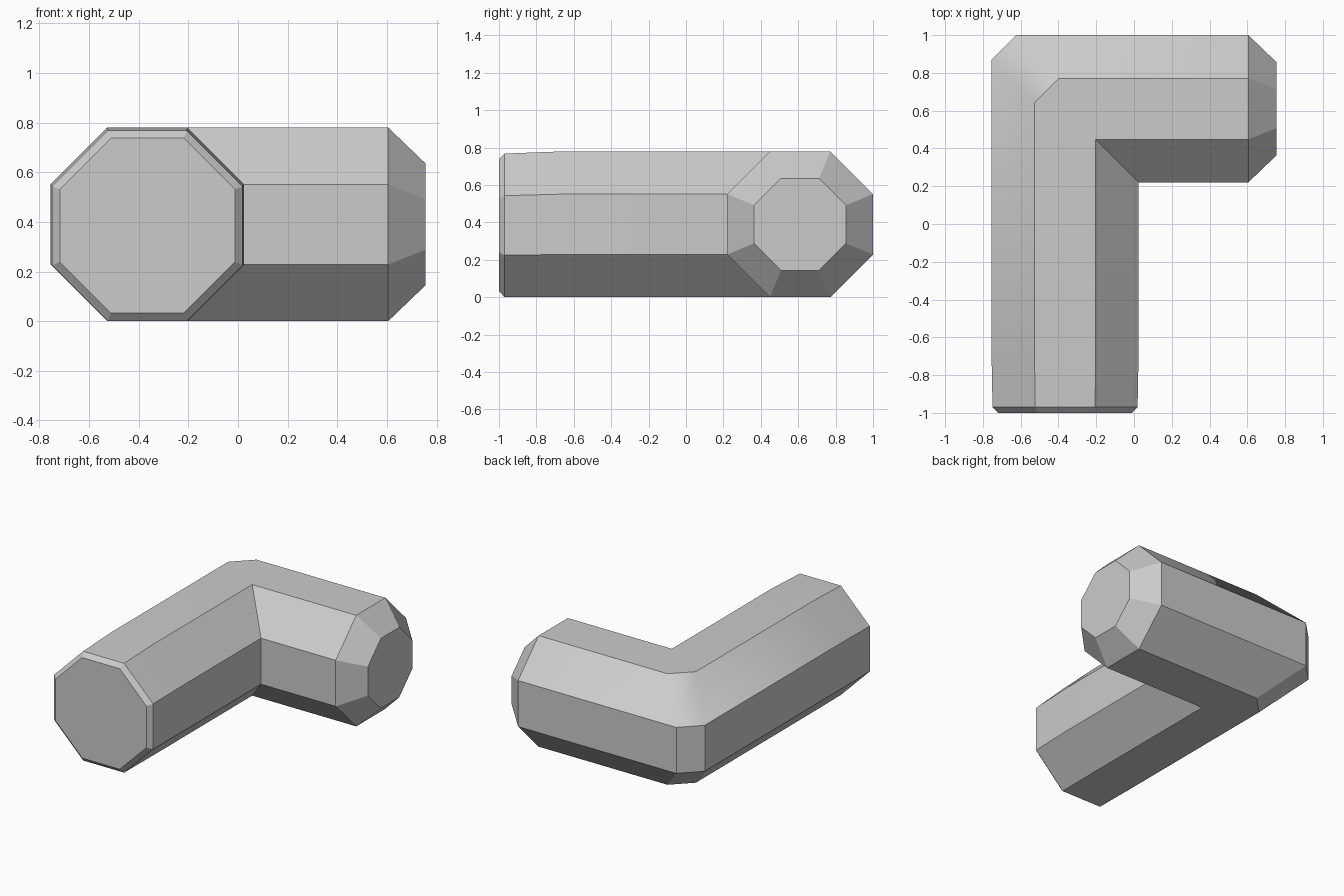
import bpy
import bmesh
import math
from mathutils import Vector

cube = bpy.data.objects.get("Cube")
if cube:
    bpy.data.objects.remove(cube, do_unlink=True)

R = 0.39            # half width of the octagonal tube
CX, CY = -0.365, 0.61   # centre lines of the long and the short arm
CUT = 0.13          # chamfer on the outside of the elbow


def octagon(radius, height=R):
    """Section points as (sideways offset, z)."""
    corner = radius / math.cos(math.pi / 8)
    angles = [math.pi / 8 + i * math.pi / 4 for i in range(8)]
    return [(corner * math.cos(a), height + corner * math.sin(a)) for a in angles]


def long_ring(y, radius, height=R):
    return [(CX + u, y, z) for u, z in octagon(radius, height)]


def short_ring(x, radius):
    return [(x, CY - u, z) for u, z in octagon(radius)]


def cut(u):
    return CUT if u < 0 else 0


# Mitred elbow: sharp on the inside, chamfered on the outside
elbow_start = [(CX + u, CY - u - cut(u), z) for u, z in octagon(R)]
elbow_end = [(CX + u + cut(u), CY - u, z) for u, z in octagon(R)]

rings = [
    long_ring(-1.0, 0.353, 0.385),
    long_ring(-0.97, 0.384, 0.384),
    long_ring(-0.65, R),
    elbow_start,
    elbow_end,
    short_ring(0.605, R),
    short_ring(0.755, 0.246),
]

# Skin the rings and close both ends
bm = bmesh.new()
loops = [[bm.verts.new(p) for p in ring] for ring in rings]
for a, b in zip(loops, loops[1:]):
    for i in range(8):
        j = (i + 1) % 8
        bm.faces.new((a[i], a[j], b[j], b[i]))
bm.faces.new(loops[0])
bm.faces.new(loops[-1])
bmesh.ops.remove_doubles(bm, verts=bm.verts, dist=0.001)
bmesh.ops.recalc_face_normals(bm, faces=bm.faces)

# Smooth the gentle taper and the upper outside of the elbow, keep other edges crisp
for face in bm.faces:
    face.smooth = True
for edge in bm.edges:
    mid = (edge.verts[0].co + edge.verts[1].co) / 2
    upper_elbow = (mid - Vector((CX, CY, mid.z))).length < 0.45 and mid.x < CX + 0.1 and mid.z > 0.6
    limit = 35 if upper_elbow else 25
    edge.smooth = edge.calc_face_angle(0) < math.radians(limit)

mesh = bpy.data.meshes.new("elbow_pipe")
bm.to_mesh(mesh)
bm.free()
pipe = bpy.data.objects.new("elbow_pipe", mesh)
bpy.context.collection.objects.link(pipe)

# Single plain grey
grey = bpy.data.materials.new("plain_grey")
grey.use_nodes = True
colour = (0.6, 0.6, 0.6, 1)
grey.diffuse_color = colour
grey.node_tree.nodes["Principled BSDF"].inputs["Base Color"].default_value = colour
mesh.materials.append(grey)
